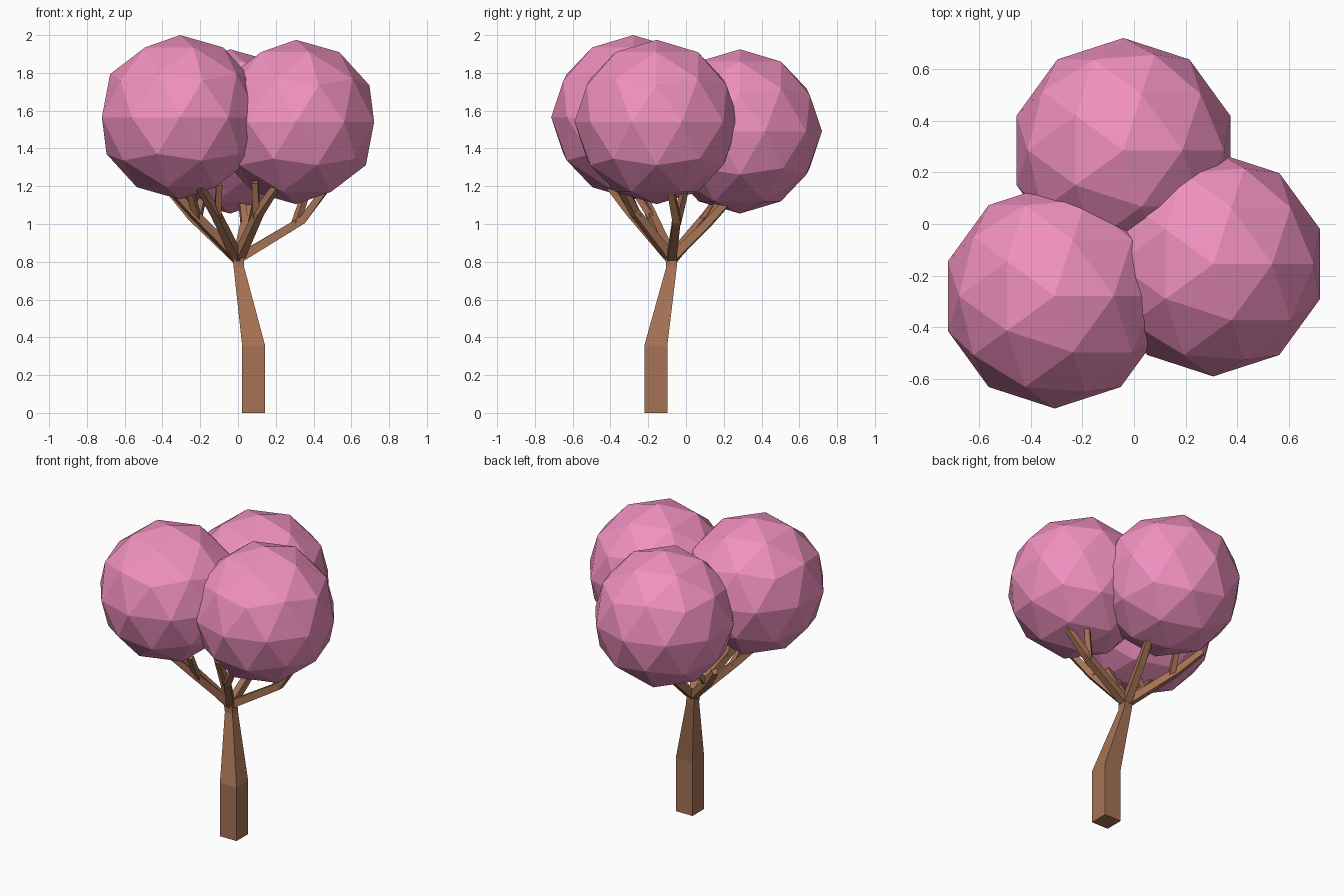
import bpy, bmesh
from mathutils import Vector

if "Cube" in bpy.data.objects:
    bpy.data.objects.remove(bpy.data.objects["Cube"])


def material(name, rgb):
    m = bpy.data.materials.new(name)
    m.diffuse_color = (*rgb, 1)
    m.use_nodes = True
    m.node_tree.nodes["Principled BSDF"].inputs["Base Color"].default_value = m.diffuse_color
    return m


bark = material("bark", (0.38, 0.17, 0.09))
pink = material("blossom", (0.87, 0.28, 0.52))


def square_tube(bm, points, level=False):
    """Loft square sections along (x, y, z, half_width) points."""
    pts = [Vector(p[:3]) for p in points]
    rings = []
    for i, p in enumerate(pts):
        if level:
            u, v = Vector((1, 0, 0)), Vector((0, 1, 0))
        else:
            d = (pts[min(i + 1, len(pts) - 1)] - pts[max(i - 1, 0)]).normalized()
            u = d.cross(Vector((0, 0, 1))).normalized()
            v = d.cross(u)
        h = points[i][3]
        rings.append([bm.verts.new(p + u * a * h + v * b * h)
                      for a, b in ((-1, -1), (1, -1), (1, 1), (-1, 1))])
    for lo, hi in zip(rings, rings[1:]):
        for k in range(4):
            bm.faces.new((lo[k], lo[(k + 1) % 4], hi[(k + 1) % 4], hi[k]))
    bm.faces.new(rings[0][::-1])
    bm.faces.new(rings[-1])


def finish(bm, name, mat):
    bmesh.ops.recalc_face_normals(bm, faces=bm.faces)
    me = bpy.data.meshes.new(name)
    bm.to_mesh(me)
    bm.free()
    me.materials.append(mat)
    ob = bpy.data.objects.new(name, me)
    bpy.context.collection.objects.link(ob)


# Leaning trunk
bm = bmesh.new()
square_tube(bm, [(0.083, -0.16, 0, 0.061), (0.083, -0.16, 0.355, 0.061),
                 (0.005, -0.077, 0.77, 0.028), (0, -0.077, 0.83, 0.03)], level=True)
finish(bm, "trunk", bark)

# Branches: elbow, tip and side-twig tip
branches = [
    ((0.34, -0.05, 1.02), (0.46, -0.08, 1.18), (0.36, -0.01, 1.17)),
    ((0.11, -0.27, 1.06), (0.21, -0.35, 1.21), (0.09, -0.33, 1.22)),
    ((-0.12, -0.29, 1.06), (-0.21, -0.41, 1.21), (-0.10, -0.36, 1.21)),
    ((-0.24, -0.19, 1.06), (-0.37, -0.25, 1.20), (-0.25, -0.26, 1.16)),
    ((-0.24, 0.11, 1.04), (-0.36, 0.21, 1.18), (-0.19, 0.17, 1.13)),
    ((0.04, 0.12, 1.01), (0.07, 0.24, 1.14), (0.02, 0.17, 1.12)),
]
fork = Vector((0, -0.077, 0.815))
for i, (elbow, tip, twig) in enumerate(branches):
    bm = bmesh.new()
    square_tube(bm, [(*fork, 0.024), (*elbow, 0.021), (*tip, 0.017)])
    start = fork.lerp(Vector(elbow), 0.9)
    square_tube(bm, [(*start, 0.018), (*twig, 0.016)])
    finish(bm, f"branch_{i + 1}", bark)

# Faceted blossom balls
for i, c in enumerate([(-0.307, -0.279, 1.565), (0.307, -0.155, 1.54), (-0.041, 0.285, 1.49)]):
    bpy.ops.mesh.primitive_ico_sphere_add(subdivisions=2, radius=0.435, location=c)
    ball = bpy.context.object
    ball.name = f"blossom_ball_{i + 1}"
    ball.data.materials.append(pink)
